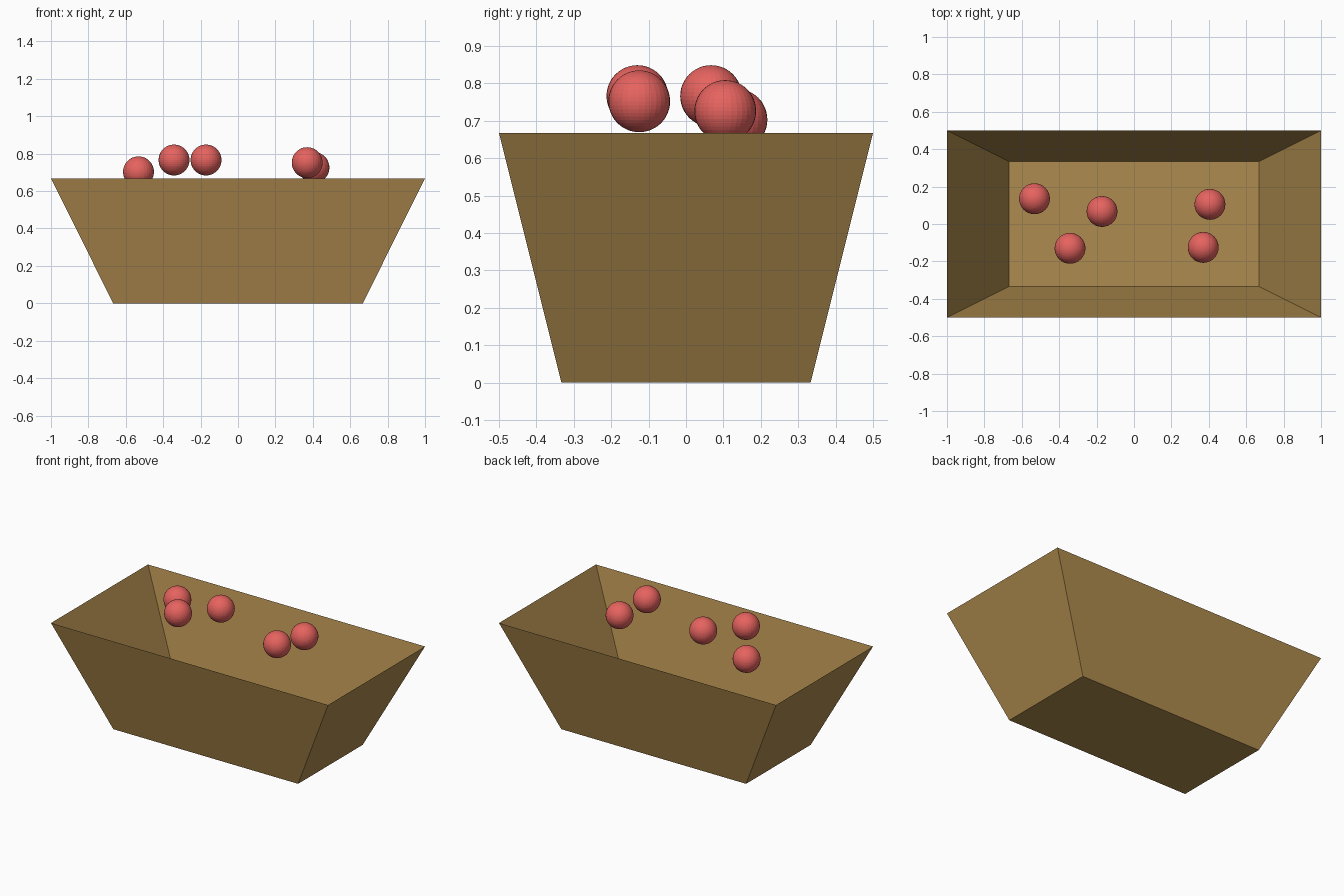
import bpy, bmesh

if "Cube" in bpy.data.objects:
    bpy.data.objects.remove(bpy.data.objects["Cube"])


def make_material(name, srgb):
    lin = [(c / 255 / 12.92) if c / 255 <= 0.04045 else ((c / 255 + 0.055) / 1.055) ** 2.4 for c in srgb]
    m = bpy.data.materials.new(name)
    m.diffuse_color = (*lin, 1.0)
    m.use_nodes = True
    m.node_tree.nodes["Principled BSDF"].inputs["Base Color"].default_value = m.diffuse_color
    return m


def make_object(name, bm, material, location=(0, 0, 0)):
    mesh = bpy.data.meshes.new(name)
    bm.to_mesh(mesh)
    bm.free()
    mesh.materials.append(material)
    ob = bpy.data.objects.new(name, mesh)
    ob.location = location
    bpy.context.collection.objects.link(ob)
    return ob


wood = make_material("tan_wood", (174, 139, 78))
red = make_material("apple_red", (230, 99, 95))

# Open crate: thin sheet walls, flared from a small floor to a wide rim
HEIGHT, FLOOR, RIM = 0.667, (0.667, 0.333), (1.0, 0.5)
bm = bmesh.new()
bmesh.ops.create_cube(bm, size=2)
for v in bm.verts:
    hx, hy = RIM if v.co.z > 0 else FLOOR
    v.co = (v.co.x * hx, v.co.y * hy, HEIGHT if v.co.z > 0 else 0.0)
bm.normal_update()
lid = [f for f in bm.faces if f.normal.z > 0.9]
bmesh.ops.delete(bm, geom=lid, context='FACES_ONLY')
make_object("crate", bm, wood)

# Loose balls hovering at the rim
centres = [(-0.532, 0.135, 0.703), (-0.342, -0.130, 0.766), (-0.171, 0.067, 0.766),
           (0.406, 0.105, 0.726), (0.370, -0.125, 0.752)]
for i, c in enumerate(centres):
    bm = bmesh.new()
    bmesh.ops.create_uvsphere(bm, u_segments=32, v_segments=24, radius=0.0825)
    make_object(f"ball_{i + 1}", bm, red, c)
